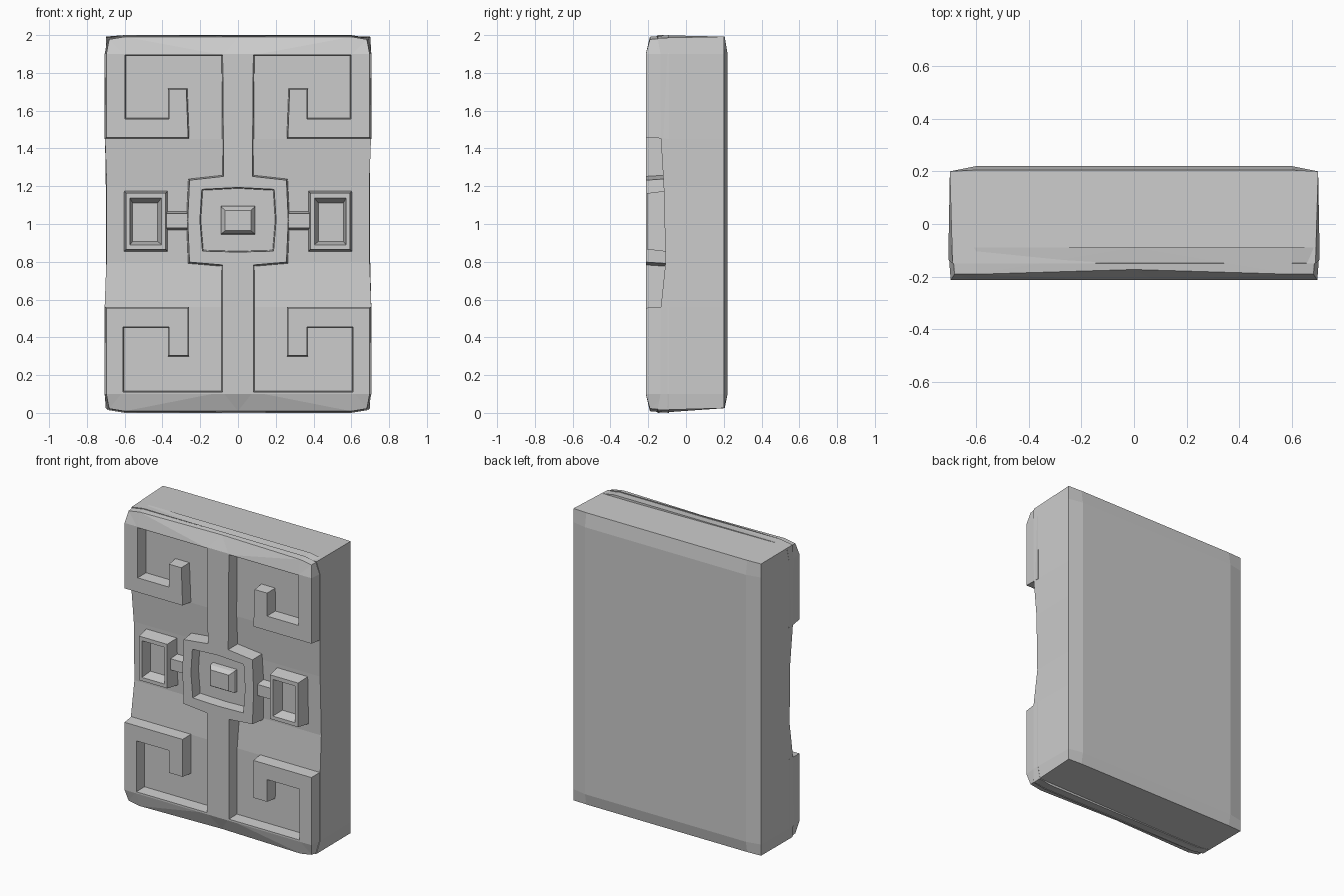
import bpy, bmesh
from mathutils import Vector

if "Cube" in bpy.data.objects:
    bpy.data.objects.remove(bpy.data.objects["Cube"])


def finish(bm, name, mirror=False):
    bmesh.ops.recalc_face_normals(bm, faces=bm.faces[:])
    me = bpy.data.meshes.new(name)
    bm.to_mesh(me)
    bm.free()
    ob = bpy.data.objects.new(name, me)
    bpy.context.collection.objects.link(ob)
    if mirror:
        m = ob.modifiers.new("mirror", 'MIRROR')
        m.merge_threshold = 0.0005
    return ob


def loft(name, rings, mirror=False):
    """Skin closed rings of 3D points and cap both ends."""
    bm = bmesh.new()
    rows = [[bm.verts.new(p) for p in r] for r in rings]
    n = len(rows[0])
    for a, b in zip(rows, rows[1:]):
        for i in range(n):
            j = (i + 1) % n
            bm.faces.new((a[i], a[j], b[j], b[i]))
    bm.faces.new(rows[0])
    bm.faces.new(rows[-1])
    return finish(bm, name, mirror)


def rect(x0, x1, z0, z1, y):
    return [(x0, y, z0), (x1, y, z0), (x1, y, z1), (x0, y, z1)]


def inset(pts, d):
    """Mitred inward offset of a clockwise outline; points on x=0 stay there."""
    out = []
    for i, p in enumerate(pts):
        p = Vector(p)
        a = (p - Vector(pts[i - 1])).normalized()
        b = (Vector(pts[(i + 1) % len(pts)]) - p).normalized()
        na, nb = Vector((a.y, -a.x)), Vector((b.y, -b.x))
        q = p + (na + nb) * d / (1 + na.dot(nb))
        out.append((0.0 if p.x == 0 else q.x, q.y))
    return out


# Slab: cross-sections from bottom to top, waisted and hollow in the middle
rows = [(0, .69, -.15), (.1, .706, -.135), (.56, .706, -.133), (.8, .697, -.108),
        (1.2, .695, -.118), (1.45, .704, -.133), (1.9, .706, -.135), (2, .69, -.15)]
rings = []
for z, w, yf in rows:
    end = z in (0, 2)
    yb = .205 if end else .22
    s = 1 if z == 0 else -1
    dz = .015 * s if end else 0
    back = .025 if z == 0 else (-.008 if z == 2 else 0)
    rings.append([(-w, yf, z + dz), (-.6, yf, z), (.6, yf, z), (w, yf, z + dz),
                  (.7, .2, z + back), (.6, yb, z + back),
                  (-.6, yb, z + back), (-.7, .2, z + back)])
loft("slab", rings)

# Raised fretwork: right half outline (x, z), mirrored
outline = [(0, 2), (.6, 2), (.69, 1.985), (.706, 1.9), (.706, 1.45), (.255, 1.45),
           (.265, 1.72), (.375, 1.72), (.375, 1.565), (.59, 1.565), (.59, 1.885),
           (.09, 1.885), (.085, 1.26), (.265, 1.24), (.275, 1.02), (.265, .79),
           (.09, .775), (.09, .12), (.6, .12), (.6, .445), (.375, .445),
           (.375, .295), (.255, .295), (.255, .565), (.706, .565), (.706, .1),
           (.69, .015), (.6, 0), (0, 0),
           (0, .86), (.18, .865), (.193, 1.02), (.183, 1.175), (0, 1.185)]
bm = bmesh.new()
base = [bm.verts.new((x, -.09, z)) for x, z in outline]
top = [bm.verts.new((x, -.213, z)) for x, z in inset(outline, .009)]
for i in range(len(base)):
    j = (i + 1) % len(base)
    if base[i].co.x or base[j].co.x:
        bm.faces.new((base[i], base[j], top[j], top[i]))
bm.faces.new(base)
bm.faces.new(top)
bm.normal_update()
bmesh.ops.triangulate(bm, faces=bm.faces[:])
for z in (.1, 1.9):
    bmesh.ops.bisect_plane(bm, geom=bm.verts[:] + bm.edges[:] + bm.faces[:],
                           plane_co=(0, 0, z), plane_no=(0, 0, 1))
for v in bm.verts:
    # sloping top and bottom rims
    if v.co.y < -.2 and not .05 < v.co.z < 1.95:
        v.co.y += .04 if v.co.x == 0 else .022
finish(bm, "fretwork", True)

# Floor inside the central ring and the knob on it
loft("centre_panel", [rect(-.22, .22, .84, 1.2, -.1), rect(-.22, .22, .84, 1.2, -.14)])
loft("centre_knob", [rect(-.092, .092, .942, 1.098, -.12), rect(-.088, .088, .948, 1.09, -.17),
                     rect(-.068, .068, .965, 1.072, -.197)])

# Small side frames with sunken centres
loft("side_frame", [rect(.37, .605, .852, 1.178, -.09), rect(.383, .593, .866, 1.163, -.207),
                    rect(.405, .572, .89, 1.137, -.207), rect(.425, .558, .908, 1.112, -.135)], True)

# Links between the central ring and side frames
loft("link", [rect(.24, .4, .965, 1.07, -.09), rect(.24, .4, .98, 1.055, -.175)], True)
